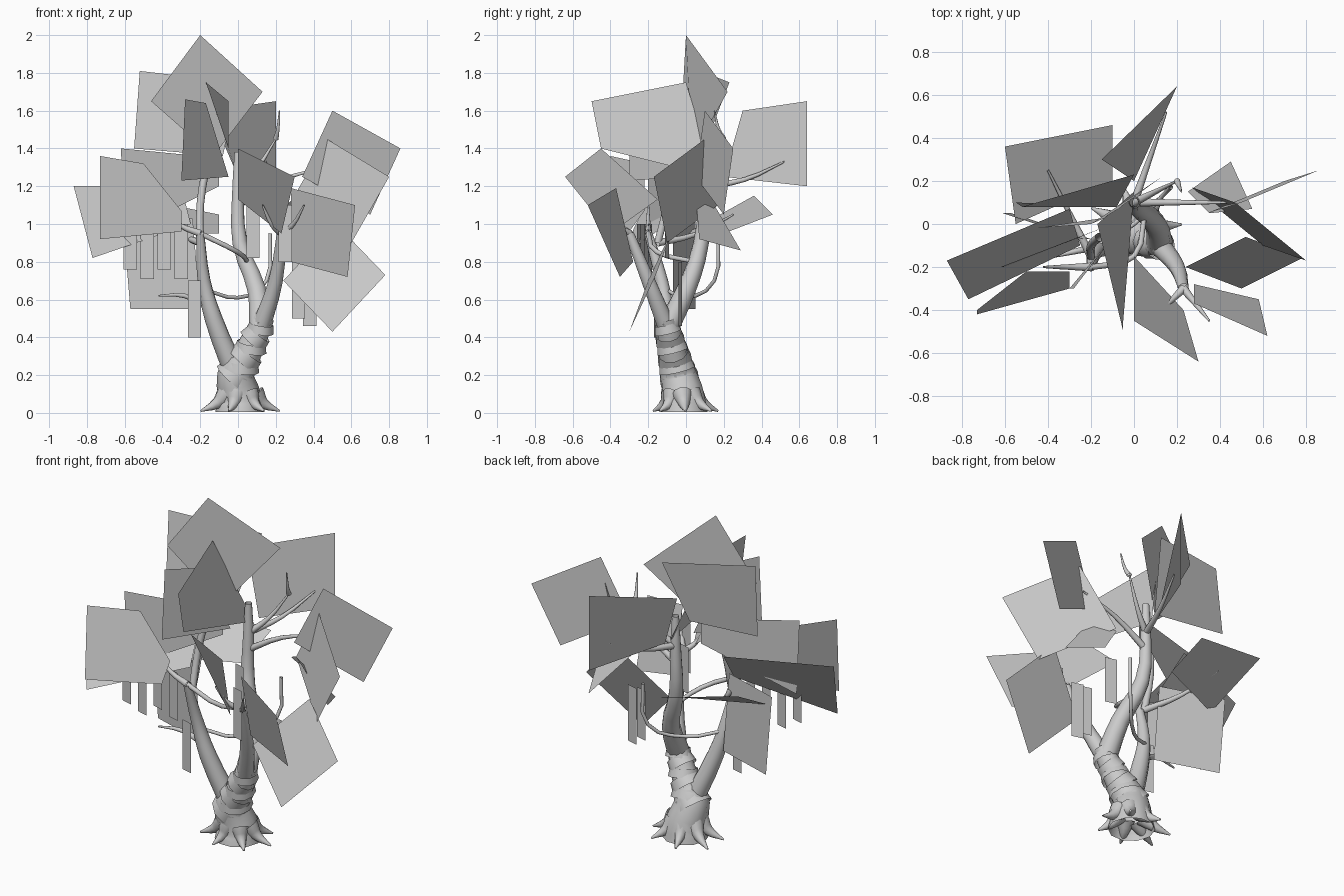
import bpy
import math
from mathutils import Vector

cube = bpy.data.objects.get("Cube")
if cube:
    bpy.data.objects.remove(cube)

shade = (.6, .6, .6, 1)
grey = bpy.data.materials.new("plain grey")
grey.use_nodes = True
grey.diffuse_color = shade
grey.node_tree.nodes["Principled BSDF"].inputs["Base Color"].default_value = shade


def add(name, data):
    """Link a new grey object."""
    part = bpy.data.objects.new(name, data)
    bpy.context.collection.objects.link(part)
    data.materials.append(grey)
    return part


def card(name, first, second, third, *others):
    """Flat leaf card; a parallelogram unless further corners are given."""
    corners = [Vector(corner) for corner in (first, second, third, *others)]
    if not others:
        corners.append(corners[0] + corners[2] - corners[1])
    mesh = bpy.data.meshes.new(name)
    mesh.from_pydata(corners, [], [range(len(corners))])
    return add(name, mesh)


def limb(name, path, thick, thin):
    """Smoothly bent round tube that tapers along its path."""
    curve = bpy.data.curves.new(name, "CURVE")
    curve.dimensions = "3D"
    curve.bevel_depth = 1
    curve.bevel_resolution = 3
    curve.resolution_u = 3
    spline = curve.splines.new("BEZIER")
    last = len(path) - 1
    spline.bezier_points.add(last)
    for index, (point, place) in enumerate(zip(spline.bezier_points, path)):
        point.co = place
        point.radius = thick + (thin - thick) * index / last
        point.handle_left_type = point.handle_right_type = "AUTO"
    part = add(name, curve)
    bpy.ops.object.select_all(action="DESELECT")
    part.select_set(True)
    bpy.context.view_layer.objects.active = part
    bpy.ops.object.convert(target="MESH")
    bpy.ops.object.shade_smooth_by_angle(angle=math.radians(50))
    return part


def twig(name, root, tip, thick=.02, bow=.03):
    """Thin branch from root to tip with its middle bowed; negative bow sags."""
    root, tip = Vector(root), Vector(tip)
    middle = (root + tip) / 2 - Vector((0, 0, bow))
    return limb(name, [root, middle, tip], thick, thick / 4)


# Trunk and main limbs, sharing their forks
foot = Vector((.01, -.01, .005))
waist = Vector((-.01, -.04, .2))
fork = Vector((.12, -.1, .45))
limb("trunk_base", [foot, foot + Vector((0, 0, .07)), waist, waist.lerp(fork, .3)], .13, .085)
limb("trunk_middle", [waist, waist.lerp(fork, .5), fork + Vector((.02, 0, .06))], .092, .055)
rear_top = Vector((0, .1, 1.2))
limb("rear_limb", [fork, (.1, 0, .65), (.01, .08, .9), rear_top, (0, .1, 1.38)], .062, .02)
front_top = Vector((.23, -.3, .95))
limb("front_limb", [fork, (.2, -.2, .7), front_top], .05, .025)
right_top = Vector((-.2, -.2, .95))
limb("right_limb", [waist, (-.13, -.1, .5), (-.18, -.13, .7), right_top], .06, .022)

# Bark wraps lie in bands along the trunk, tilted to alternate sides
for step in range(6):
    center = waist.lerp(fork, step / 5)
    lean = (fork - waist) * .09 + Vector((.008 * (-1) ** step, 0, 0))
    wide = .108 - .007 * step
    limb("bark_wrap", [center - lean, center + lean], wide, wide * .88)

# Roots flare out around the base
for step in range(7):
    turn = math.tau * step / 7
    out = Vector((math.cos(turn), math.sin(turn) * .8, 0))
    lift = Vector((.01, -.02, .1))
    limb("root", [out * .08 + lift, out * .13 + lift / 2, out * .22 + lift * .1], .055, .005)

# Thin branches from the limb ends
elbow = Vector((.2, .2, 1.45))
twig("crown_branch", rear_top, elbow)
twig("crown_branch_tip", elbow, (.22, .15, 1.6), thick=.015)
twig("back_branch", rear_top, (.15, .52, 1.33))
twig("left_branch", (0, .1, 1.1), (.45, .1, 1.3), bow=-.03)
twig("front_left_twig", front_top, (.35, -.45, 1.1))
twig("front_right_twig", front_top, (.13, -.4, 1.1))
twig("right_front_twig", right_top, (-.42, -.2, 1.1))
twig("right_back_twig", (-.2, -.15, .9), (-.4, .25, 1.05))
twig("low_twig", (-.15, -.1, .56), (-.42, -.16, .62), bow=-.03)

# Vines sag between the limbs
limb("low_vine", [(-.17, -.1, .65), (0, 0, .61), (.15, .15, .7), (.17, .17, .95)], .01, .01)
limb("high_vine", [right_top, (0, -.15, .85), (.05, .05, .8)], .014, .012)
limb("upright_branch", [(-.2, -.15, .9), (-.2, -.1, 1.1), (-.16, -.06, 1.35)], .02, .02)

# Large leaf cards in the crown
card("crown_top_card", (-.2, 0, 2), (.13, .22, 1.7), (-.13, .03, 1.36), (-.46, -.02, 1.65))
card("crown_back_card", (-.52, .08, 1.81), (0, .23, 1.75), (-.08, .08, 1.36), (-.55, .1, 1.4))
card("crown_front_card", (-.17, 0, 1.75), (-.05, -.5, 1.65), (-.05, -.45, 1.4), (0, .15, 1.25))
card("crown_right_card", (-.28, -.3, 1.66), (-.17, -.15, 1.64), (-.05, 0, 1.25), (-.3, -.3, 1.23))
card("crown_rear_card", (.2, .64, 1.65), (-.15, .3, 1.6), (0, .2, 1.25), (.2, .64, 1.2))

# Leaf cards on the left side
card("left_outer_card", (.5, .1, 1.6), (.86, .25, 1.4), (.7, .2, 1.05))
card("left_middle_card", (.47, .1, 1.45), (.8, -.17, 1.25), (.6, -.1, .9))
card("left_back_card", (.45, .29, .86), (.55, .07, .92), (.35, .05, 1.17), (.25, .15, 1.1))
card("left_low_card", (.78, -.16, .73), (.5, -.3, .43), (.24, -.2, .7))
card("left_front_card", (.28, -.37, 1.19), (.62, -.52, 1.1), (.58, -.35, .72), (.28, -.28, .8))
card("front_card", (0, -.45, 1.4), (.3, -.64, 1.25), (.23, -.4, .95), (0, -.15, 1.13))

# Leaf cards on the right side
card("right_outer_card", (-.87, -.17, 1.2), (-.3, .07, 1.2), (-.25, -.1, 1), (-.77, -.35, .82))
card("right_front_card", (-.73, -.4, 1.36), (-.5, -.22, 1.32), (-.3, -.22, 1.07),
     (-.3, -.3, .96), (-.73, -.42, .92))
card("right_middle_card", (-.62, -.2, 1.4), (-.1, 0, 1.35), (-.1, 0, 1.2), (-.6, -.2, .95))
card("right_back_card", (-.6, .36, 1.15), (-.1, .46, 1.05), (-.1, .2, .95), (-.55, 0, .95))
card("right_low_card", (-.57, .05, .55), (-.2, -.07, .55), (-.24, -.07, 1.03))


def strip(x, y, low, high):
    """Narrow leaf strip that hangs straight down."""
    half = Vector((.035, -.01, 0))
    top, bottom = Vector((x, y, high)), Vector((x, y, low))
    card("hanging_strip", top - half, top + half, bottom + half)


# Hanging strips step down along the right side
for step in range(4):
    strip(-.57 + .09 * step, -.25 + .02 * step, .76 - .05 * (step % 2), 1)
strip(-.23, -.16, .4, .7)

# Hanging strips on the left side
for step in range(2):
    strip(.32 + .06 * step, -.03, .5 - .04 * step, .8)
strip(.25, -.36, .8, 1.1)
strip(.08, -.1, .82, 1.1)
